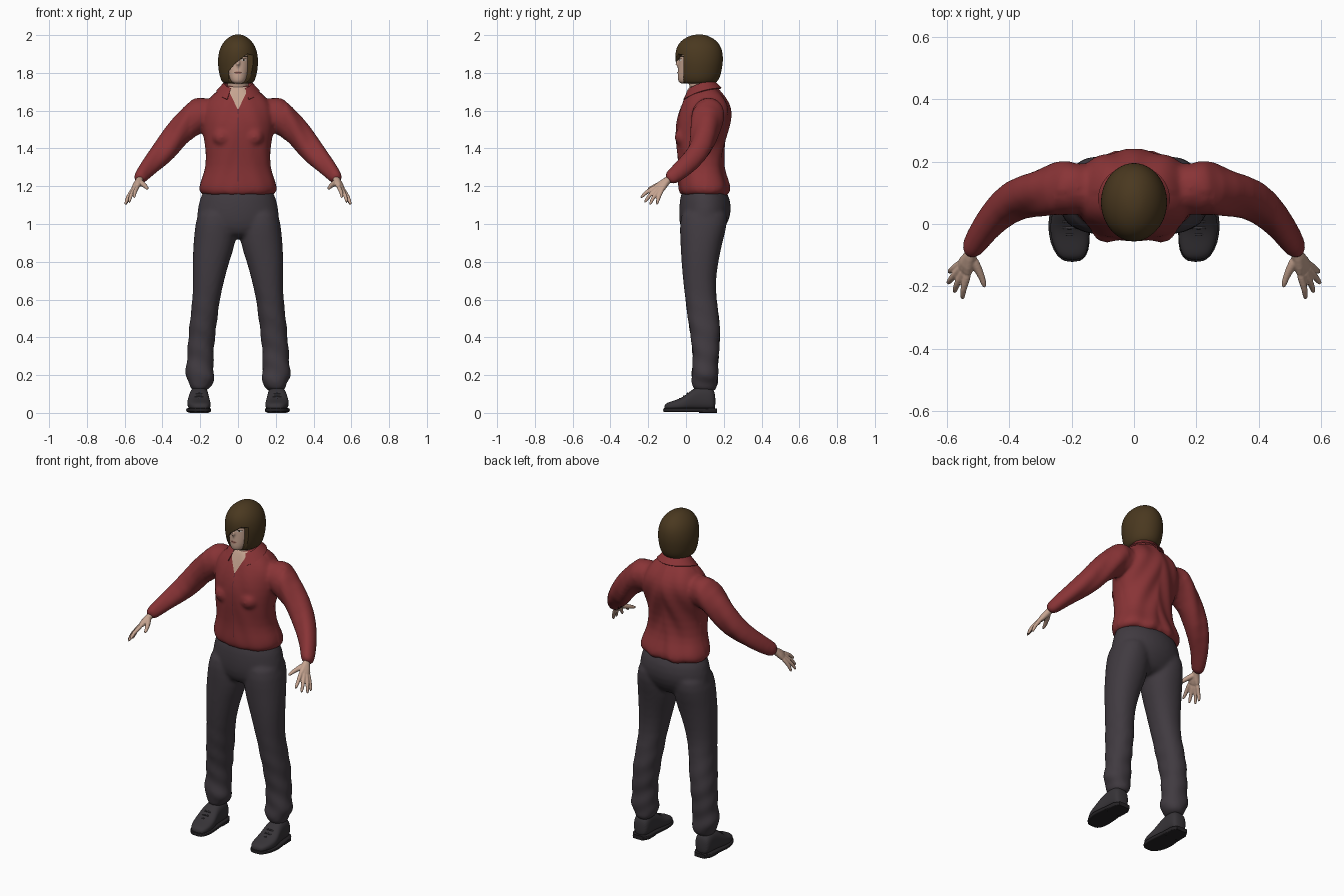
import bpy, bmesh, math
from mathutils import Vector
from mathutils.bvhtree import BVHTree

if "Cube" in bpy.data.objects:
    bpy.data.objects.remove(bpy.data.objects["Cube"])


def material(name, rgb):
    m = bpy.data.materials.new(name)
    m.use_nodes = True
    m.diffuse_color = (*rgb, 1)
    m.node_tree.nodes["Principled BSDF"].inputs["Base Color"].default_value = (*rgb, 1)
    return m


SKIN = material("skin", (.56, .37, .28))
HAIR = material("brown_hair", (.068, .04, .014))
SHIRT = material("red_cloth", (.25, .034, .037))
SEAM = material("dark_red_seam", (.12, .025, .04))
CLOTH = material("charcoal_cloth", (.052, .043, .052))
LEATHER = material("dark_leather", (.038, .034, .039))
SOLE = material("black_rubber", (.018, .016, .018))
LIP = material("lips", (.36, .15, .12))
EYE = material("eye_white", (.6, .56, .52))
DARK = material("iris_and_brow", (.03, .018, .01))


def loft(bm, rings):
    """Closed skin over a row of equally sized rings."""
    vs = [[bm.verts.new(p) for p in r] for r in rings]
    n = len(vs[0])
    for a, b in zip(vs, vs[1:]):
        for i in range(n):
            bm.faces.new((a[i], a[(i + 1) % n], b[(i + 1) % n], b[i]))
    bm.faces.new(vs[0])
    bm.faces.new(vs[-1])


def oval(hx, hy, power=2.0, n=24):
    for i in range(n):
        c, s = math.cos(math.tau * i / n), math.sin(math.tau * i / n)
        yield (math.copysign(abs(c) ** (2 / power), c) * hx,
               math.copysign(abs(s) ** (2 / power), s) * hy)


def column(bm, rows, power=2.0):
    """Rows of height, centre x, half width, front y, back y."""
    loft(bm, [[(cx + u, (f + b) / 2 + v, z) for u, v in oval(hx, (b - f) / 2, power)]
              for z, cx, hx, f, b in rows])


def tube(bm, pts, side=1):
    """Rows of x, y, z, radius."""
    path = [Vector((x * side, y, z)) for x, y, z, r in pts]
    rings = []
    for i, p in enumerate(path):
        d = path[min(i + 1, len(path) - 1)] - path[max(i - 1, 0)]
        q = d.to_track_quat('Z', 'Y')
        rings.append([p + q @ Vector((u, v, 0)) for u, v in oval(pts[i][3], pts[i][3], n=16)])
    loft(bm, rings)


def finish(name, bm, mat, subsurf=0, voxel=0, smooth=0, angle=40):
    """Make the object; optional subdivision, voxel union and relaxing are applied."""
    bmesh.ops.recalc_face_normals(bm, faces=bm.faces[:])
    me = bpy.data.meshes.new(name)
    bm.to_mesh(me)
    bm.free()
    ob = bpy.data.objects.new(name, me)
    bpy.context.collection.objects.link(ob)
    me.materials.append(mat)
    if subsurf:
        ob.modifiers.new("subdivide", 'SUBSURF').levels = subsurf
    if voxel:
        m = ob.modifiers.new("union", 'REMESH')
        m.mode, m.voxel_size = 'VOXEL', voxel
    if smooth:
        m = ob.modifiers.new("relax", 'SMOOTH')
        m.factor, m.iterations = .5, smooth
    bpy.ops.object.select_all(action='DESELECT')
    bpy.context.view_layer.objects.active = ob
    ob.select_set(True)
    for m in list(ob.modifiers):
        bpy.ops.object.modifier_apply(modifier=m.name)
    bpy.ops.object.shade_smooth_by_angle(angle=math.radians(angle))
    return ob


def ripple(ob, rule):
    """Push vertices along their normals to suggest cloth folds."""
    moves = [(v, v.normal * rule(v.co)) for v in ob.data.vertices]
    for v, d in moves:
        v.co += d


def plate(name, target, rows, mat, offset=.002, cols=8):
    """Thin patch laid on the front of a part; rows of z, left x, right x."""
    src = bmesh.new()
    src.from_mesh(target.data)
    tree = BVHTree.FromBMesh(src)
    src.free()
    fine = [tuple(p + (q - p) * k / 6 for p, q in zip(a, b))
            for a, b in zip(rows, rows[1:]) for k in range(6)] + [rows[-1]]
    bm, grid = bmesh.new(), []
    for z, x0, x1 in fine:
        line = []
        for i in range(cols + 1):
            x = x0 + (x1 - x0) * i / cols
            hit = tree.ray_cast(Vector((x, -1, z)), Vector((0, 1, 0)))[0]
            line.append(bm.verts.new((x, (hit.y if hit else .02) - offset, z)))
        grid.append(line)
    for a, b in zip(grid, grid[1:]):
        for i in range(cols):
            bm.faces.new((a[i], b[i], b[i + 1], a[i + 1]))
    return finish(name, bm, mat)


# Trousers: pelvis and two legs
bm = bmesh.new()
column(bm, [(1.21, 0, .18, -.02, .2), (1.13, 0, .205, -.034, .238), (1.05, 0, .222, -.04, .242),
            (.98, 0, .215, -.033, .21), (.92, 0, .13, 0, .16)])
LEG = [(1.1, .115, .09, -.02, .22), (1.0, .12, .107, -.036, .222), (.9, .123, .114, -.03, .192),
       (.8, .144, .097, -.025, .172), (.7, .156, .083, -.016, .157), (.6, .169, .072, -.004, .162),
       (.5, .181, .073, .008, .178), (.4, .193, .071, .026, .183), (.3, .2, .07, .036, .172),
       (.23, .203, .073, .035, .17), (.19, .201, .081, .026, .17), (.16, .198, .063, .032, .168),
       (.11, .198, .05, .04, .165)]
for s in (1, -1):
    column(bm, [(z, cx * s, h, f, b) for z, cx, h, f, b in LEG], 2.2)
trousers = finish("trousers", bm, CLOTH, 1, .011, 5, 80)
ripple(trousers, lambda p: .004 * math.sin(55 * p.z + 25 * p.x + 20 * p.y) * max(0, 1 - p.z / .7))

# Shirt: torso, bust and sleeves
bm = bmesh.new()
column(bm, [(1.14, 0, .19, -.03, .222), (1.18, 0, .208, -.042, .243), (1.23, 0, .198, -.042, .225),
            (1.3, 0, .168, -.04, .197), (1.4, 0, .175, -.053, .2), (1.5, 0, .19, -.058, .228),
            (1.58, 0, .19, -.045, .245), (1.64, 0, .18, -.022, .23), (1.69, 0, .125, 0, .195),
            (1.717, 0, .085, .015, .17), (1.74, 0, .065, .025, .16)], 2.3)
for s in (1, -1):
    tube(bm, [(.1, .13, 1.62, .06), (.2, .115, 1.59, .097), (.28, .107, 1.525, .08),
              (.38, .085, 1.4, .065), (.45, .02, 1.325, .054), (.5, -.05, 1.265, .044),
              (.528, -.1, 1.228, .036)], s)
    tube(bm, [(.085, .04, 1.46, .07), (.085, -.01, 1.46, .06), (.085, -.065, 1.455, .03)], s)
shirt = finish("shirt", bm, SHIRT, 1, .01, 6, 80)
ripple(shirt, lambda p: .004 * math.sin(60 * abs(p.x) + 22 * p.z + 15 * p.y)
       * (1 if p.y > .1 or abs(p.x) > .25 else .35))
plate("shirt_seam", shirt, [(1.61, -.002, .002), (1.16, -.002, .002)], SEAM, .002, 1)
plate("open_neck", shirt, [(1.725, -.045, .045), (1.69, -.042, .042), (1.61, -.003, .003)], SKIN, .003)

# Folded collar
bm, lines = bmesh.new(), []
for i in range(41):
    t = math.radians(-150 + 7.5 * i)
    k = ((1 - math.cos(t)) / 2) ** 2
    rows = [(.066, .07, 1.715 - .03 * k), (.075, .072, 1.758 - .045 * k), (.115, .108, 1.72 - .068 * k)]
    lines.append([bm.verts.new((a * math.sin(t), .08 + b * math.cos(t), z)) for a, b, z in rows])
for a, b in zip(lines, lines[1:]):
    for j in (0, 1):
        bm.faces.new((a[j], b[j], b[j + 1], a[j + 1]))
bmesh.ops.recalc_face_normals(bm, faces=bm.faces[:])
bmesh.ops.solidify(bm, geom=bm.faces[:], thickness=.006)
finish("collar", bm, SHIRT)

# Head, nose and neck
bm = bmesh.new()
column(bm, [(1.742, 0, .025, -.034, .01), (1.76, 0, .043, -.044, .05), (1.79, 0, .057, -.045, .09),
            (1.83, 0, .066, -.042, .11), (1.87, 0, .071, -.04, .13), (1.91, 0, .07, -.038, .14),
            (1.95, 0, .055, -.012, .13)])
column(bm, [(1.6, 0, .05, .05, .14), (1.69, 0, .058, .022, .15), (1.74, 0, .056, .016, .15),
            (1.81, 0, .05, .005, .13)])
tube(bm, [(0, -.03, 1.885, .008), (0, -.041, 1.86, .009), (0, -.05, 1.84, .012), (0, -.044, 1.828, .01)])
head = finish("head", bm, SKIN, 1, .005, 3, 80)

# Painted face
plate("lips", head, [(1.807, -.012, .012), (1.801, -.021, .021), (1.793, -.01, .01)], LIP, .003)
plate("mouth_line", head, [(1.8025, -.02, .02), (1.8005, -.02, .02)], DARK, .0045)
for side, s in (("left", 1), ("right", -1)):
    def span(a, b):
        return (a, b) if s > 0 else (-b, -a)
    plate(side + "_eye", head, [(1.874, *span(.024, .036)), (1.868, *span(.017, .045)),
                                (1.863, *span(.024, .038))], EYE, .002)
    plate(side + "_iris", head, [(1.875, *span(.026, .035)), (1.863, *span(.027, .034))], DARK, .003)
    plate(side + "_eyelid", head, [(1.877, *span(.02, .042)), (1.873, *span(.017, .047))], DARK, .003)
    plate(side + "_eyebrow", head, [(1.89, *span(.02, .05)), (1.884, *span(.014, .052))], DARK, .002)

# Bobbed hair with a swept fringe cut out of its front
bm = bmesh.new()
column(bm, [(1.742, 0, .07, -.015, .145), (1.75, 0, .084, -.03, .165), (1.78, 0, .098, -.045, .183),
            (1.83, 0, .106, -.052, .193), (1.87, 0, .108, -.058, .198), (1.92, 0, .101, -.057, .194),
            (1.96, 0, .081, -.038, .174), (1.988, 0, .052, -.002, .138), (2.004, 0, .02, .045, .095)])
hair = finish("hair", bm, HAIR, 2)
bm = bmesh.new()
outline = [(-.048, 1.7), (-.048, 1.81), (-.015, 1.85), (.05, 1.9), (.085, 1.893), (.15, 1.87), (.15, 1.7)]
loft(bm, [[(x, y, z) for x, z in outline] for y in (-.2, -.012)])
cutter = finish("fringe_cutter", bm, HAIR)
cutter.hide_render = True
cut = hair.modifiers.new("fringe", 'BOOLEAN')
cut.operation, cut.object, cut.solver = 'DIFFERENCE', cutter, 'EXACT'
bpy.context.view_layer.objects.active = hair
bpy.ops.object.modifier_apply(modifier=cut.name)
bpy.data.objects.remove(cutter)

# Hands: palm, four fingers and thumb
FINGERS = [((.535, -.172, 1.19), (.55, -.243, 1.135)), ((.55, -.16, 1.18), (.577, -.222, 1.11)),
           ((.56, -.146, 1.175), (.598, -.193, 1.098)), ((.562, -.13, 1.172), (.594, -.155, 1.098))]
for side, s in (("left", 1), ("right", -1)):
    bm = bmesh.new()
    for knuckle, tip in FINGERS:
        k, t = Vector(knuckle), Vector(tip)
        tube(bm, [(.51, -.07, 1.25, .018), (.526, -.105, 1.228, .02), (*k, .015)], s)
        bend = (k + t) / 2 + Vector((.006, -.004, .006))
        tube(bm, [(*(k + (k - t) * .2), .011), (*k, .012), (*bend, .0105), (*t, .008)], s)
    tube(bm, [(.522, -.105, 1.225, .017), (.505, -.135, 1.212, .015), (.487, -.17, 1.198, .011),
              (.477, -.207, 1.183, .008)], s)
    finish(side + "_hand", bm, SKIN, 1, .004, 3, 80)

# Shoes: upper, laces, sole and heel
UPPER = [(-.115, .198, .025, .04), (-.1, .199, .045, .055), (-.06, .203, .06, .066), (-.01, .208, .063, .085),
         (.03, .208, .055, .125), (.08, .206, .05, .145), (.13, .205, .05, .14), (.157, .205, .036, .11)]
WELT = [(-.122, .198, .022), (-.105, .199, .048), (-.06, .205, .065), (0, .21, .068), (.07, .208, .056),
        (.13, .206, .055), (.164, .205, .035)]


def shoe_part(name, s, rows, mat, power, subsurf):
    """Rows of y, centre x, half width, bottom z, top z."""
    b = bmesh.new()
    loft(b, [[(cx * s + u, y, (lo + hi) / 2 + v) for u, v in oval(hw, (hi - lo) / 2, power)]
             for y, cx, hw, lo, hi in rows])
    finish(name, b, mat, subsurf)


for side, s in (("left", 1), ("right", -1)):
    shoe_part(side + "_shoe_upper", s, [(y, c, h, .012, t) for y, c, h, t in UPPER], LEATHER, 2.6, 2)
    shoe_part(side + "_shoe_sole", s, [(y, c, h, .004, .026) for y, c, h in WELT], SOLE, 6, 1)
    shoe_part(side + "_shoe_heel", s, [(y, c, h, 0, .024) for y, c, h in WELT[4:]], SOLE, 8, 0)
    bm = bmesh.new()
    for i in range(3):
        y, z = -.03 + .02 * i, .077 + .014 * i
        tube(bm, [(.172, y, z - .012, .004), (.207, y - .004, z + .003, .005), (.242, y, z - .012, .004)], s)
    finish(side + "_laces", bm, LEATHER, 1)
